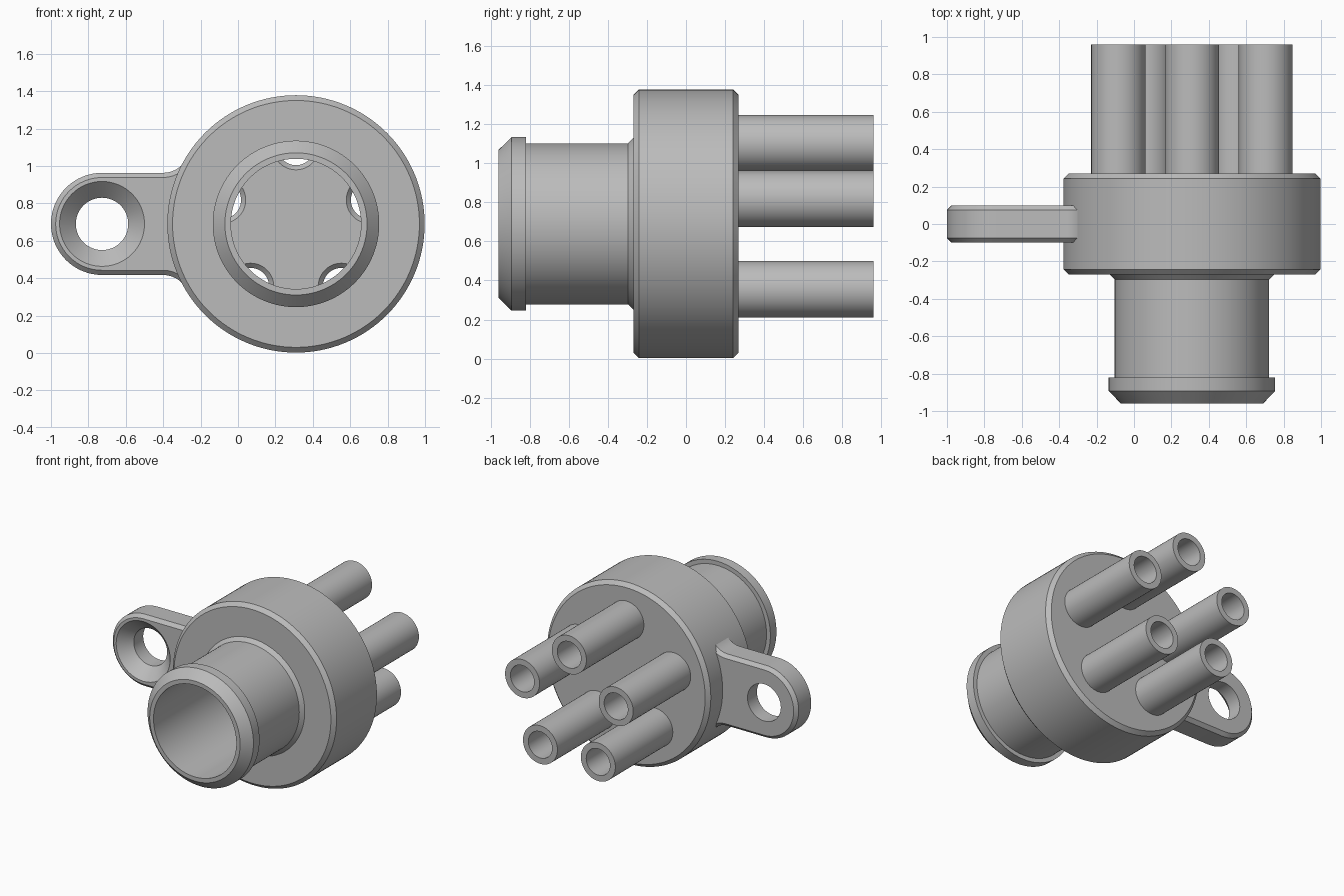
import bpy, bmesh, math

if "Cube" in bpy.data.objects:
    bpy.data.objects.remove(bpy.data.objects["Cube"])

CX, CZ = 0.31, 0.69          # axis of the round body
RING, TUBES = 0.414, 5       # outlet tube layout

grey = bpy.data.materials.new("plain grey")
grey.diffuse_color = (0.5, 0.5, 0.5, 1)
grey.use_nodes = True
grey.node_tree.nodes["Principled BSDF"].inputs["Base Color"].default_value = grey.diffuse_color


def make(name, bm):
    bmesh.ops.remove_doubles(bm, verts=bm.verts, dist=1e-5)
    bmesh.ops.recalc_face_normals(bm, faces=bm.faces)
    mesh = bpy.data.meshes.new(name)
    bm.to_mesh(mesh)
    bm.free()
    mesh.materials.append(grey)
    ob = bpy.data.objects.new(name, mesh)
    bpy.context.collection.objects.link(ob)
    return ob


def lathe(name, profile, x, z, n=96, closed=True):
    """Revolve (radius, y) points about an axis parallel to y."""
    bm = bmesh.new()
    rings = []
    for i in range(n):
        a = 2 * math.pi * i / n
        rings.append([bm.verts.new((x + r * math.cos(a), y, z + r * math.sin(a)))
                      for r, y in profile])
    m = len(profile)
    for i in range(n):
        p, q = rings[i], rings[(i + 1) % n]
        for j in range(m if closed else m - 1):
            k = (j + 1) % m
            if profile[j][0] == 0 and profile[k][0] == 0:
                continue
            bm.faces.new((p[j], p[k], q[k], q[j]))
    return make(name, bm)


def activate(ob):
    bpy.ops.object.select_all(action='DESELECT')
    ob.select_set(True)
    bpy.context.view_layer.objects.active = ob


def cut(ob, cutter):
    mod = ob.modifiers.new("cut", 'BOOLEAN')
    mod.operation, mod.solver, mod.object = 'DIFFERENCE', 'EXACT', cutter
    activate(ob)
    bpy.ops.object.modifier_apply(modifier=mod.name)
    bpy.data.objects.remove(cutter)


def smooth(ob):
    activate(ob)
    bpy.ops.object.shade_smooth_by_angle(angle=math.radians(30))


# Hollow body with the beaded inlet pipe
body = lathe("body_and_inlet", [
    (0.348, -0.96), (0.38, -0.96), (0.445, -0.893), (0.445, -0.82),
    (0.413, -0.82), (0.413, -0.297), (0.44, -0.27), (0.66, -0.27),
    (0.688, -0.242), (0.688, 0.242), (0.66, 0.27), (0, 0.27),
    (0, 0.17), (0.56, 0.17), (0.56, -0.17), (0.348, -0.17)], CX, CZ, 128)

# Outlet tubes with chamfered holes through the back plate
for i in range(TUBES):
    a = math.pi / 2 + 2 * math.pi * i / TUBES
    x, z = CX + RING * math.cos(a), CZ + RING * math.sin(a)
    cut(body, lathe("hole_cutter", [(0, 0.16), (0.135, 0.16), (0.1, 0.195),
                                    (0.1, 0.3), (0, 0.3)], x, z, 48, False))
    smooth(lathe(f"outlet_tube_{i + 1}", [(0.1, 0.27), (0.145, 0.27),
                                          (0.145, 0.96), (0.1, 0.96)], x, z, 48))
smooth(body)

# Mounting lug: rounded end, straight sides, flared root inside the body wall
LX, LR = -0.727, 0.273
pts = [(LX + LR * math.cos(a), CZ + LR * math.sin(a))
       for a in (math.pi / 2 + math.pi * i / 32 for i in range(33))]
flare = []
for i in range(7):
    a = math.radians(10 * i)
    flare.append((-0.40 + 0.14 * math.sin(a), LR + 0.14 * (1 - math.cos(a))))
flare.append((-0.25, 0.375))
pts += [(x, CZ - h) for x, h in flare]
for i in range(9):
    a = math.radians(180 + 32 - 8 * i)
    pts.append((CX + 0.62 * math.cos(a), CZ + 0.62 * math.sin(a)))
pts += [(x, CZ + h) for x, h in reversed(flare)]
bm = bmesh.new()
face = bm.faces.new([bm.verts.new((x, -0.1, z)) for x, z in pts])
ext = bmesh.ops.extrude_face_region(bm, geom=[face], use_keep_orig=True)
bmesh.ops.translate(bm, vec=(0, 0.2, 0),
                    verts=[v for v in ext["geom"] if isinstance(v, bmesh.types.BMVert)])
lug = make("mounting_lug", bm)
bev = lug.modifiers.new("chamfer", 'BEVEL')
bev.width, bev.segments, bev.limit_method = 0.025, 1, 'ANGLE'
bev.angle_limit = math.radians(80)
activate(lug)
bpy.ops.object.modifier_apply(modifier=bev.name)

# Countersunk screw hole in the lug
cut(lug, lathe("screw_cutter", [(0, -0.2), (0.327, -0.2), (0.14, -0.013),
                                (0.14, 0.2), (0, 0.2)], LX, CZ, 64, False))
smooth(lug)
